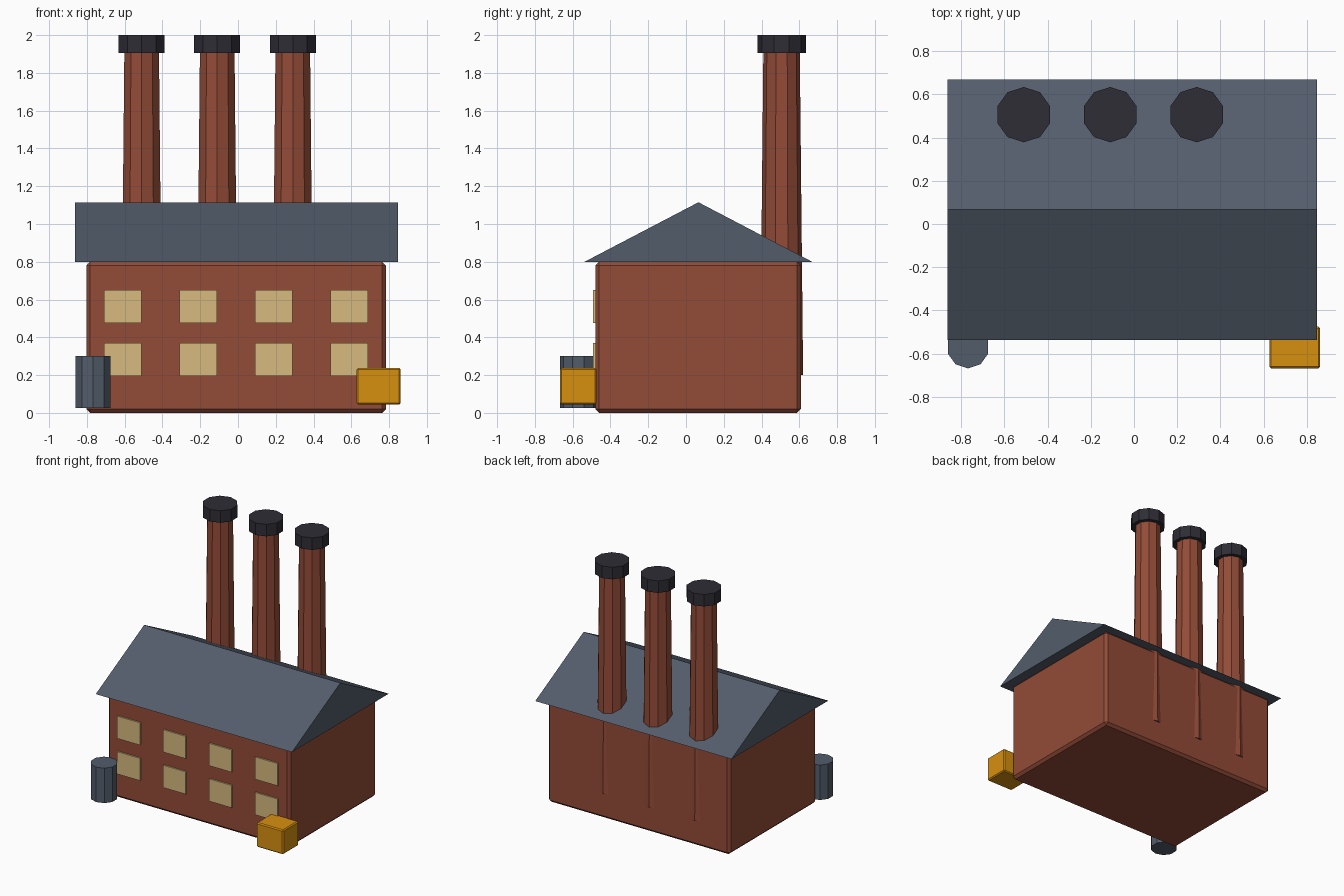
import bpy

cube = bpy.data.objects.get("Cube")
if cube:
    bpy.data.objects.remove(cube, do_unlink=True)


def material(name, r, g, b):
    m = bpy.data.materials.new(name)
    m.use_nodes = True
    m.diffuse_color = (r, g, b, 1)
    m.node_tree.nodes["Principled BSDF"].inputs["Base Color"].default_value = (r, g, b, 1)
    return m


brick = material("red brick", 0.29, 0.07, 0.038)
slate = material("blue grey slate", 0.085, 0.108, 0.145)
soot = material("dark soot", 0.027, 0.026, 0.036)
glow = material("warm window", 0.68, 0.49, 0.215)
amber = material("amber crate", 0.68, 0.28, 0.005)


def finish(ob, name, mat):
    ob.name = ob.data.name = name
    ob.data.materials.append(mat)
    return ob


def box(name, mat, x, y, z, bevel=0):
    """Box from (low, high) ranges, with an optional chamfer."""
    bpy.ops.mesh.primitive_cube_add(size=1, location=[sum(r) / 2 for r in (x, y, z)])
    ob = bpy.context.object
    ob.scale = [r[1] - r[0] for r in (x, y, z)]
    bpy.ops.object.transform_apply(location=False, rotation=False)
    if bevel:
        mod = ob.modifiers.new("chamfer", "BEVEL")
        mod.width, mod.segments = bevel, 1
    return finish(ob, name, mat)


def drum(name, mat, x, y, z, r_low, r_high):
    """Ten-sided upright drum or tapered stack."""
    bpy.ops.mesh.primitive_cone_add(vertices=10, radius1=r_low, radius2=r_high,
                                    depth=z[1] - z[0], location=(x, y, sum(z) / 2))
    return finish(bpy.context.object, name, mat)


# Main hall
box("factory_hall", brick, (-0.803, 0.783), (-0.48, 0.608), (0, 0.8), 0.02)

# Gable roof: a triangular profile extruded along x
profile = [(-0.537, 0.8), (0.668, 0.8), (0.066, 1.115)]
verts = [(x, y, z) for x in (-0.864, 0.846) for y, z in profile]
faces = [(0, 2, 1), (3, 4, 5), (0, 1, 4, 3), (1, 2, 5, 4), (2, 0, 3, 5)]
mesh = bpy.data.meshes.new("gable_roof")
mesh.from_pydata(verts, [], faces)
roof = bpy.data.objects.new("gable_roof", mesh)
bpy.context.collection.objects.link(roof)
finish(roof, "gable_roof", slate)

# Chimney stacks with caps
for i in range(3):
    x = -0.51 + 0.4 * i
    drum(f"chimney_{i + 1}", brick, x, 0.506, (0.2, 1.95), 0.114, 0.096)
    drum(f"chimney_cap_{i + 1}", soot, x, 0.506, (1.905, 2.0), 0.128, 0.128)

# Two rows of front windows
for row, z in enumerate((0.283, 0.563)):
    for col in range(4):
        x = -0.61 + 0.4 * col
        box(f"window_{row + 1}_{col + 1}", glow, (x - 0.099, x + 0.099),
            (-0.492, -0.483 + 0.004), (z - 0.088, z + 0.088))

# Barrel and crate by the front corners
drum("barrel", slate, -0.768, -0.57, (0.025, 0.3), 0.098, 0.098)
box("crate", amber, (0.627, 0.861), (-0.668, -0.475), (0.045, 0.237), 0.008)
